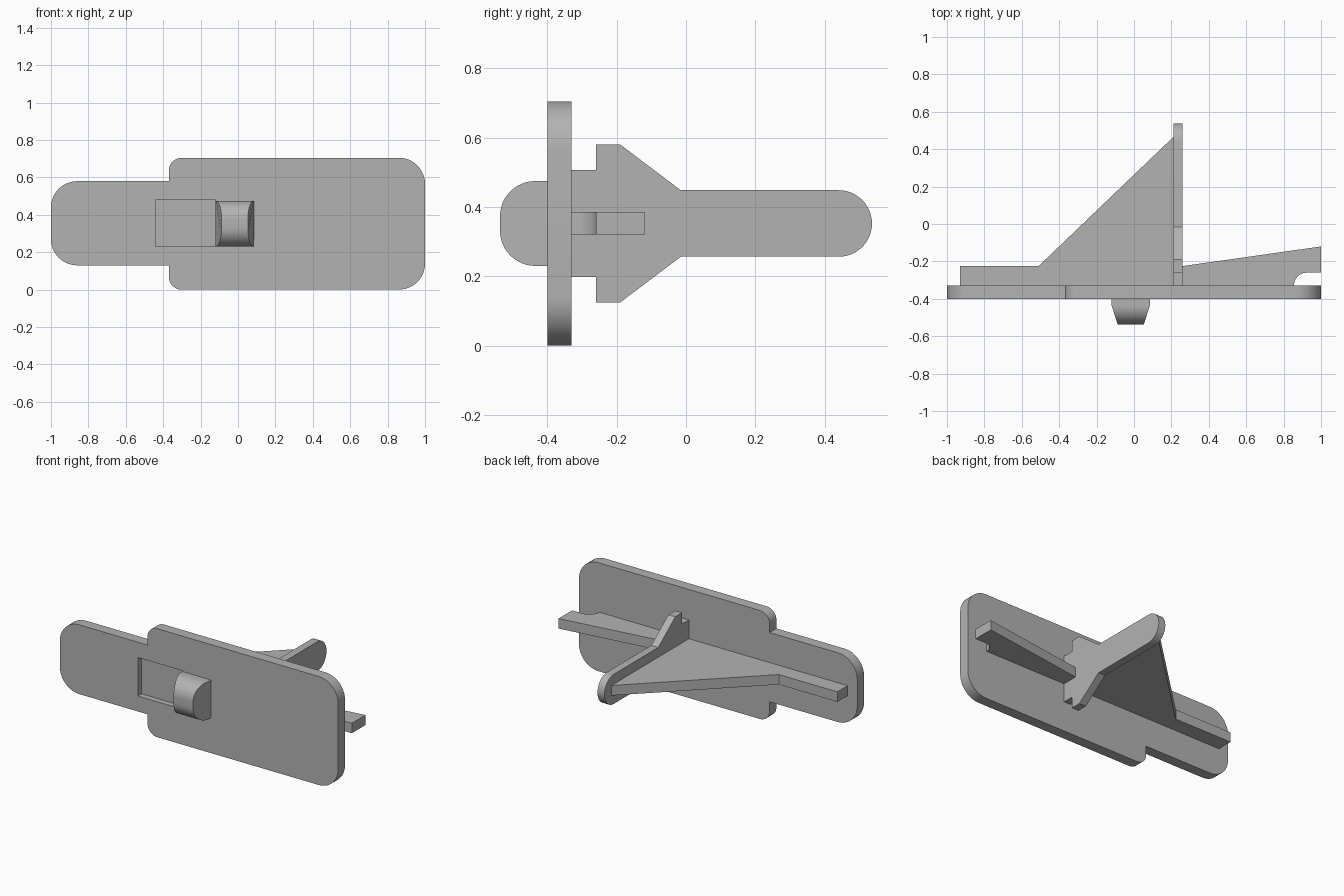
import bpy, bmesh, math
from mathutils import Vector

cube = bpy.data.objects.get("Cube")
if cube:
    bpy.data.objects.remove(cube, do_unlink=True)

grey = bpy.data.materials.new("plain grey")
grey.use_nodes = True
COLOUR = (0.45, 0.45, 0.45, 1)
grey.diffuse_color = COLOUR
grey.node_tree.nodes["Principled BSDF"].inputs["Base Color"].default_value = COLOUR

MID = 0.3525            # height of the centre line
BACK = -0.33            # rear face of the plate
FRONT = -0.40           # front face of the plate


def rounded(corners, steps=12):
    """Outline from (u, v, radius) corners; radius 0 stays sharp."""
    out = []
    for i, (u, v, r) in enumerate(corners):
        p = Vector((u, v))
        if r == 0:
            out.append(p)
            continue
        a = (Vector(corners[i - 1][:2]) - p).normalized()
        b = (Vector(corners[(i + 1) % len(corners)][:2]) - p).normalized()
        centre = p + (a + b) * r
        for k in range(steps + 1):
            t = math.pi / 2 * k / steps
            out.append(centre - b * r * math.cos(t) - a * r * math.sin(t))
    return out


def extrude(name, outline, place, start, end, taper=None):
    """Prism: place(u, v, w) maps the outline and depth to space."""
    bm = bmesh.new()
    rings = []
    for side, w in enumerate((start, end)):
        ring = []
        for u, v in outline:
            depth = w + (taper(u, side) if taper else 0)
            ring.append(bm.verts.new(place(u, v, depth)))
        rings.append(ring)
        bm.faces.new(ring)
    for i in range(len(outline)):
        bm.faces.new((rings[0][i - 1], rings[0][i], rings[1][i], rings[1][i - 1]))
    bmesh.ops.recalc_face_normals(bm, faces=bm.faces)
    mesh = bpy.data.meshes.new(name)
    bm.to_mesh(mesh)
    bm.free()
    mesh.materials.append(grey)
    obj = bpy.data.objects.new(name, mesh)
    bpy.context.collection.objects.link(obj)
    return obj


def activate(obj):
    bpy.ops.object.select_all(action='DESELECT')
    obj.select_set(True)
    bpy.context.view_layer.objects.active = obj


def along_y(u, v, w): return (u, w, v)
def along_z(u, v, w): return (u, v, w)
def along_x(u, v, w): return (w, u, v)


# Stepped plate with rounded corners
plate = extrude("face_plate", rounded([
    (-1, 0.13, 0.14), (-0.37, 0.13, 0), (-0.37, 0, 0.07), (1, 0, 0.14),
    (1, 0.705, 0.14), (-0.37, 0.705, 0.07), (-0.37, 0.58, 0), (-1, 0.58, 0.14),
]), along_y, FRONT, BACK)

# Shallow rectangular recess beside the knob
cutter = extrude("recess_cutter", [(-0.44, 0.23), (-0.12, 0.23), (-0.12, 0.48), (-0.44, 0.48)],
                 along_y, FRONT - 0.05, FRONT + 0.038)
cutter.hide_render = True
cut = plate.modifiers.new("recess", 'BOOLEAN')
cut.operation = 'DIFFERENCE'
cut.solver = 'EXACT'
cut.object = cutter
activate(plate)
bpy.ops.object.modifier_apply(modifier=cut.name)
bpy.data.objects.remove(cutter, do_unlink=True)


# Rounded knob, narrowing towards its tip
def knob_taper(y, side):
    inset = max(0, -0.435 - y) * 0.32
    return -inset if side else inset


knob = extrude("knob", rounded([
    (FRONT, 0.23, 0), (FRONT, 0.475, 0), (-0.435, 0.475, 0),
    (-0.537, 0.475, 0.102), (-0.537, 0.23, 0.102), (-0.435, 0.23, 0),
]), along_x, -0.12, 0.085, knob_taper)

# Triangular rib behind the plate
rib = extrude("rib", [(-0.93, BACK), (0.21, BACK), (0.21, 0.465), (-0.51, -0.225), (-0.93, -0.225)],
              along_z, 0.32, 0.385)

# Side arm, relieved underneath at its tip
arm = extrude("side_arm", rounded([
    (0.26, BACK, 0), (0.855, BACK, 0), (0.855, -0.26, 0.07),
    (1, -0.26, 0), (1, -0.12, 0), (0.26, -0.225, 0),
]), along_z, 0.32, 0.385)

# Upright bracket: mirrored half profile with a rounded far end
half = [(BACK, 0.155, 0), (-0.26, 0.155, 0), (-0.26, 0.228, 0),
        (-0.19, 0.228, 0), (-0.015, 0.096, 0), (0.537, 0.096, 0.096)]
profile = [(y, MID - h, r) for y, h, r in half]
profile += [(y, MID + h, r) for y, h, r in reversed(half)]
bracket = extrude("bracket", rounded(profile), along_x, 0.21, 0.26)

for part in (plate, knob, rib, arm, bracket):
    activate(part)
    bpy.ops.object.shade_smooth_by_angle(angle=math.radians(30))
